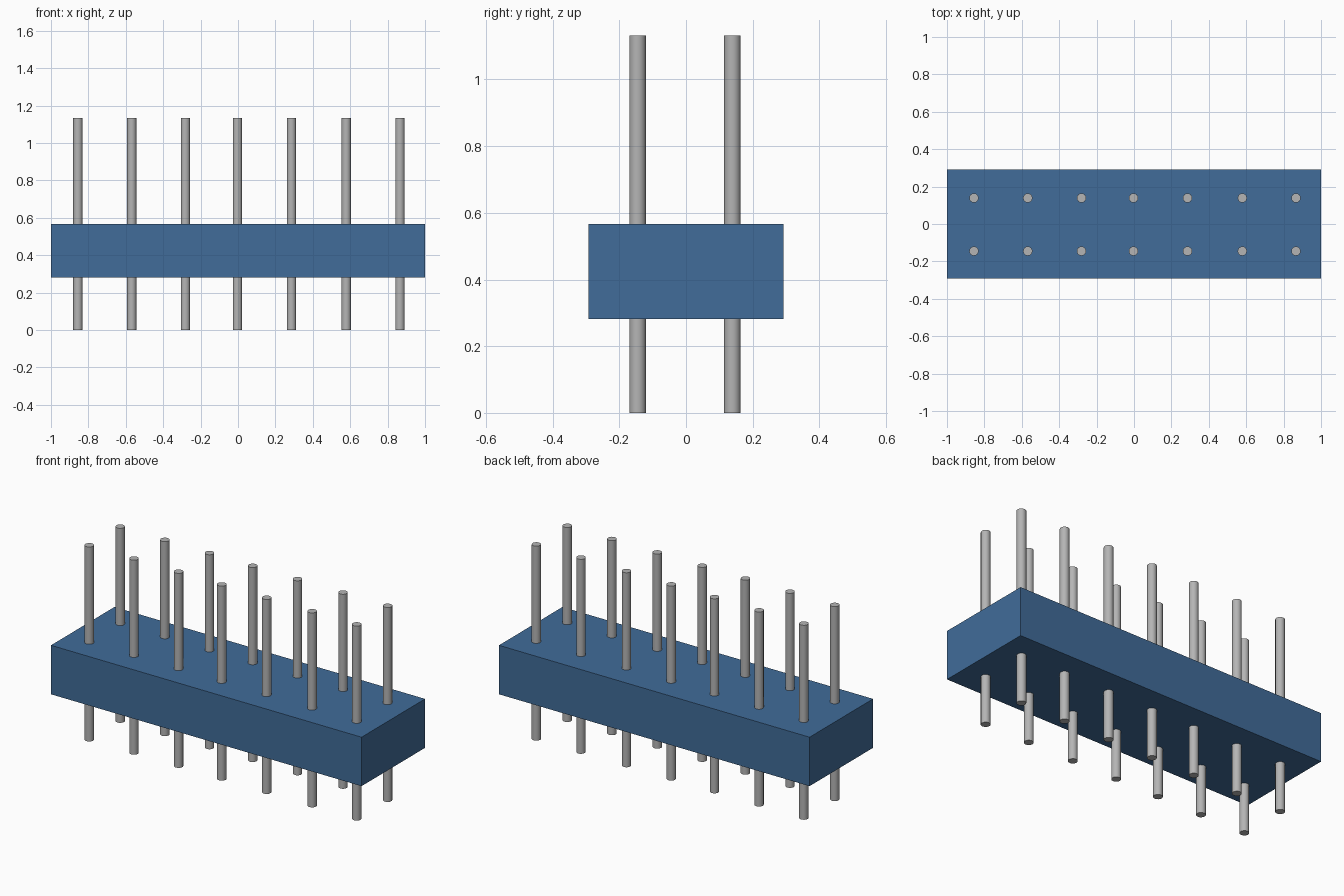
import bpy
import math

cube = bpy.data.objects.get("Cube")
if cube:
    bpy.data.objects.remove(cube, do_unlink=True)


def make_material(name, rgb):
    mat = bpy.data.materials.new(name)
    mat.use_nodes = True
    color = (*rgb, 1)
    mat.diffuse_color = color
    mat.node_tree.nodes["Principled BSDF"].inputs["Base Color"].default_value = color
    return mat


blue = make_material("blue plastic", (0.052, 0.15, 0.32))
grey = make_material("grey metal", (0.46, 0.46, 0.46))

BOTTOM, TOP = 0.281, 0.566
HEIGHT = 1.132
PIN_RADIUS = 0.025

# Housing block
bpy.ops.mesh.primitive_cube_add(size=1, location=(0, 0, (BOTTOM + TOP) / 2))
housing = bpy.context.object
housing.name = "housing"
housing.scale = (2, 0.584, TOP - BOTTOM)
bpy.ops.object.transform_apply(location=False, rotation=False, scale=True)
housing.data.materials.append(blue)

# Two rows of pins running through the housing
columns = (-0.856, -0.568, -0.281, -0.003, 0.286, 0.579, 0.866)
rows = {"front": -0.145, "back": 0.139}
for row, y in rows.items():
    for number, x in enumerate(columns, 1):
        bpy.ops.mesh.primitive_cylinder_add(
            vertices=16, radius=PIN_RADIUS, depth=HEIGHT,
            location=(x, y, HEIGHT / 2))
        pin = bpy.context.object
        pin.name = f"{row}_pin_{number}"
        pin.data.materials.append(grey)
        bpy.ops.object.shade_smooth_by_angle(angle=math.radians(35))
